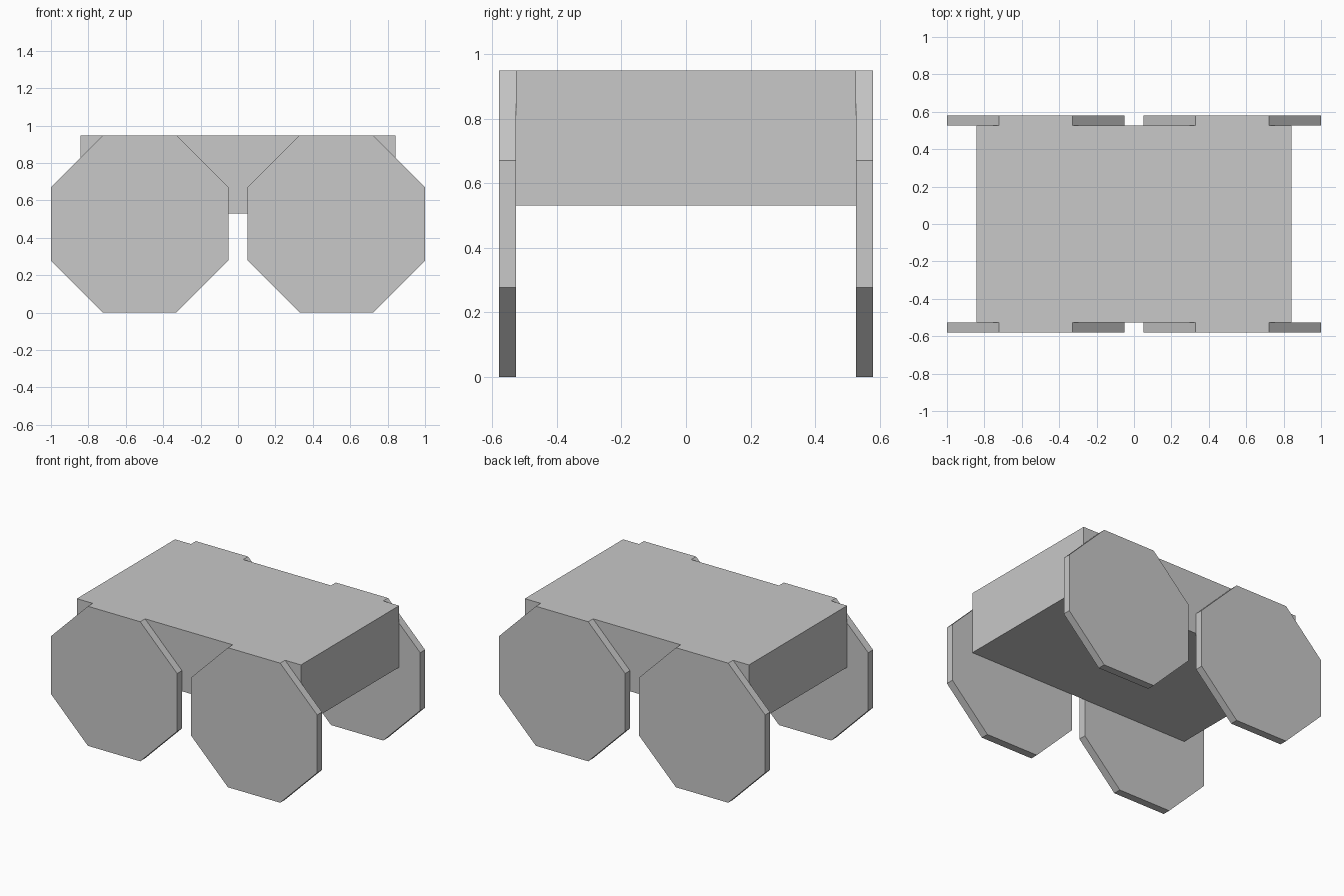
import bpy, math

if "Cube" in bpy.data.objects:
    bpy.data.objects.remove(bpy.data.objects["Cube"])

grey = bpy.data.materials.new("light_grey")
grey.diffuse_color = (0.58, 0.58, 0.58, 1)
grey.use_nodes = True
grey.node_tree.nodes["Principled BSDF"].inputs["Base Color"].default_value = grey.diffuse_color

# Body: a plain box slung between the wheels
HALF_X, HALF_Y, BOTTOM, TOP = 0.842, 0.527, 0.53, 0.948
bpy.ops.mesh.primitive_cube_add(size=1, location=(0, 0, (BOTTOM + TOP) / 2))
body = bpy.context.object
body.name = "body"
body.scale = (2 * HALF_X, 2 * HALF_Y, TOP - BOTTOM)
bpy.ops.object.transform_apply(location=False, rotation=False, scale=True)
body.data.materials.append(grey)

# Wheels: four thin octagonal discs standing on a flat side
APOTHEM, THICK = TOP / 2, 0.052
for sx, x_name in ((-1, "left"), (1, "right")):
    for sy, y_name in ((-1, "front"), (1, "back")):
        bpy.ops.mesh.primitive_cylinder_add(
            vertices=8, radius=APOTHEM / math.cos(math.pi / 8), depth=THICK)
        wheel = bpy.context.object
        wheel.name = f"{y_name}_{x_name}_wheel"
        # turn half a side so that a flat side faces down, then stand upright
        wheel.rotation_euler = (math.pi / 2, math.pi / 8, 0)
        wheel.location = (sx * (1 - APOTHEM), sy * (HALF_Y + THICK / 2), APOTHEM)
        bpy.ops.object.transform_apply(location=False, rotation=True, scale=False)
        wheel.data.materials.append(grey)
